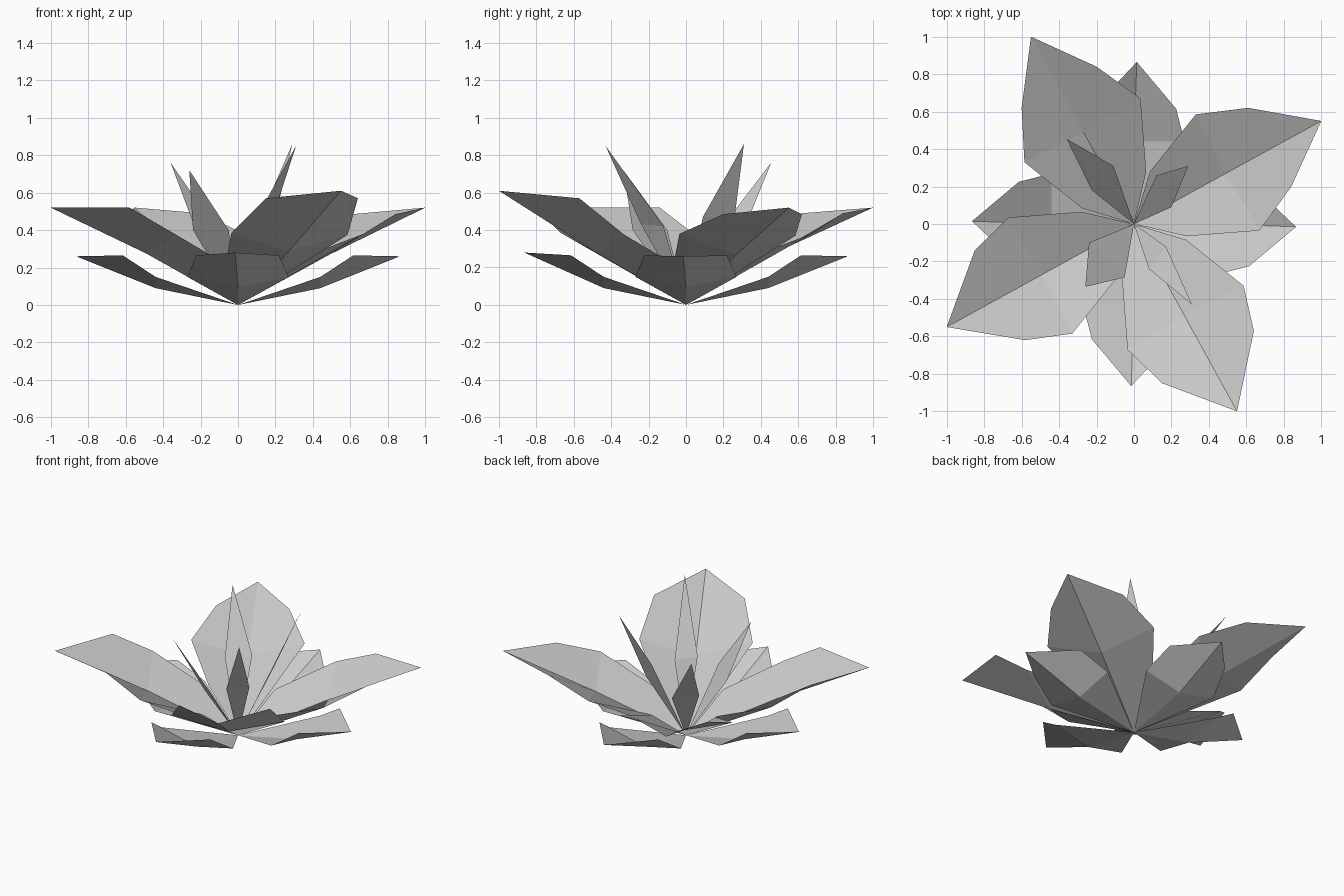
import bpy, math
from mathutils import Matrix, Vector


def make_petal(name, points, faces, degrees=0):
    rot = Matrix.Rotation(math.radians(degrees), 3, 'Z')
    mesh = bpy.data.meshes.new(name)
    mesh.from_pydata([rot @ Vector(p) for p in points], [], faces)
    mesh.update()
    obj = bpy.data.objects.new(name, mesh)
    bpy.context.collection.objects.link(obj)


# Large petals: folded along a centre crease
# (tip height, crease height, outer height, width height, left outer xy, right outer xy)
large = [(0.52, 0.27, 0.485, 0.37, (0.61, 0.62), (0.84, 0.20)),
         (0.52, 0.285, 0.49, 0.37, (0.62, 0.60), (0.84, 0.20)),
         (0.52, 0.275, 0.52, 0.375, (0.58, 0.62), (0.85, 0.14)),
         (0.61, 0.285, 0.57, 0.375, (0.57, 0.64), (0.85, 0.15))]
large_faces = [(0, 1, 4, 3), (1, 2, 5, 4), (0, 6, 7, 1), (1, 7, 8, 2)]
for i, (tip, crease, outer, wide, left, right) in enumerate(large):
    pts = [(0, 0, 0), (0.49, 0.27, crease), (1.0, 0.55, tip),
           (0.085, 0.28, 0.23), (0.33, 0.585, wide), (*left, outer),
           (0.28, -0.065, 0.23), (0.67, -0.035, wide + 0.01), (*right, outer)]
    make_petal(f"large_petal_{i + 1}", pts, large_faces, 90 * i)

# Lower petals: shorter, nearly level, on the axes
lower_faces = [(0, 1, 3), (1, 2, 4, 3), (0, 5, 1), (1, 5, 6, 2)]
for i, tip in enumerate([0.26, 0.26, 0.26, 0.28]):
    pts = [(0, 0, 0), (0.44, 0, 0.09), (0.865, -0.015, tip),
           (0.44, 0.27, 0.15), (0.615, 0.22, 0.265),
           (0.44, -0.27, 0.15), (0.615, -0.225, 0.265)]
    make_petal(f"lower_petal_{i + 1}", pts, lower_faces, 90 * i)

# Inner petals: upright narrow kites, (tip, left side, right side)
inner = [
    ((0.29, 0.31, 0.86), (0.12, 0.26, 0.47), (0.20, 0.09, 0.47)),
    ((-0.36, 0.455, 0.76), (-0.225, 0.18, 0.40), (-0.11, 0.31, 0.40)),
    ((-0.26, -0.335, 0.72), (-0.05, -0.285, 0.40), (-0.24, -0.10, 0.40)),
    ((0.31, -0.43, 0.85), (0.17, -0.12, 0.42), (0.08, -0.24, 0.43)),
]
for i, (tip, left, right) in enumerate(inner):
    make_petal(f"inner_petal_{i + 1}", [(0, 0, 0), tip, left, right],
               [(0, 3, 2), (1, 2, 3)])
